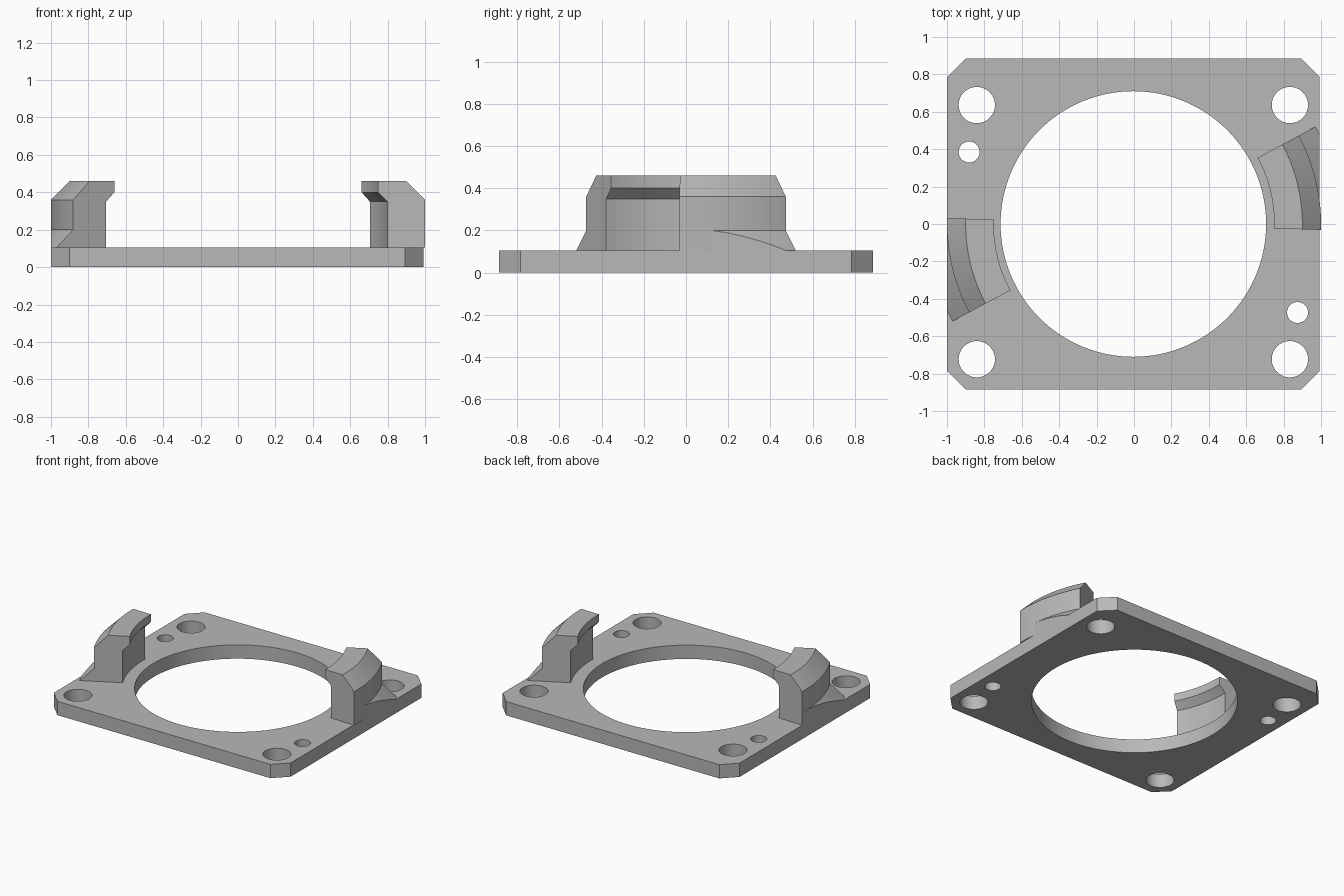
import bpy, bmesh, math
from mathutils import Vector

cube = bpy.data.objects.get("Cube")
if cube:
    bpy.data.objects.remove(cube, do_unlink=True)

GREY = (0.48, 0.48, 0.48, 1)
mat = bpy.data.materials.new("plain grey")
mat.use_nodes = True
mat.diffuse_color = GREY
mat.node_tree.nodes["Principled BSDF"].inputs["Base Color"].default_value = GREY

LEFT, RIGHT, DEPTH, THICK, CUT = -1.0, 0.993, 0.885, 0.105, 0.10
MID = (LEFT + RIGHT) / 2


def finish(name, bm):
    bmesh.ops.recalc_face_normals(bm, faces=bm.faces)
    mesh = bpy.data.meshes.new(name)
    bm.to_mesh(mesh)
    bm.free()
    mesh.materials.append(mat)
    ob = bpy.data.objects.new(name, mesh)
    bpy.context.collection.objects.link(ob)
    return ob


def activate(ob):
    bpy.ops.object.select_all(action='DESELECT')
    ob.select_set(True)
    bpy.context.view_layer.objects.active = ob


def prism(name, outline, z0, z1):
    bm = bmesh.new()
    face = bm.faces.new([bm.verts.new((x, y, z0)) for x, y in outline])
    up = bmesh.ops.extrude_face_region(bm, geom=[face])["geom"]
    bmesh.ops.translate(bm, vec=(0, 0, z1 - z0),
                        verts=[v for v in up if isinstance(v, bmesh.types.BMVert)])
    return finish(name, bm)


def circle(x, y, r, n):
    return [(x + r * math.cos(math.tau * i / n), y + r * math.sin(math.tau * i / n))
            for i in range(n)]


def swept(name, profile, start, crop=None):
    """Sweep a radius/height profile through 30 degrees, optionally trimmed at x = crop."""
    bm = bmesh.new()
    a0 = math.radians(start)
    face = bm.faces.new([bm.verts.new((r * math.cos(a0), r * math.sin(a0), z))
                         for r, z in profile])
    first = face.copy()
    bmesh.ops.spin(bm, geom=[face], cent=(0, 0, 0), axis=(0, 0, 1),
                   angle=math.radians(30), steps=24, use_duplicate=False)
    bmesh.ops.remove_doubles(bm, verts=bm.verts, dist=1e-5)
    if crop is not None:
        bmesh.ops.bisect_plane(bm, geom=bm.verts[:] + bm.edges[:] + bm.faces[:],
                               plane_co=(crop, 0, 0),
                               plane_no=(math.copysign(1, crop), 0, 0), clear_outer=True)
        bmesh.ops.holes_fill(bm, edges=[e for e in bm.edges if e.is_boundary], sides=0)
    ob = finish(name, bm)
    activate(ob)
    bpy.ops.object.shade_smooth_by_angle(angle=math.radians(25))
    return ob


# Base plate with clipped corners
corners = [(LEFT + CUT, -DEPTH), (RIGHT - CUT, -DEPTH), (RIGHT, -DEPTH + CUT),
           (RIGHT, DEPTH - CUT), (RIGHT - CUT, DEPTH), (LEFT + CUT, DEPTH),
           (LEFT, DEPTH - CUT), (LEFT, -DEPTH + CUT)]
plate = prism("base_plate", corners, 0, THICK)

# Central opening, four bolt holes and two pin holes
holes = [(MID, 0, 0.71, 128), (MID - 0.878, 0.385, 0.056, 40), (MID + 0.878, -0.473, 0.056, 40)]
holes += [(MID + sx * 0.837, y, 0.097, 48) for sx in (-1, 1) for y in (0.636, -0.723)]
for x, y, r, n in holes:
    cutter = prism("hole_cutter", circle(x, y, r, n), -0.1, 0.3)
    cutter.hide_render = True
    activate(plate)
    mod = plate.modifiers.new("hole", 'BOOLEAN')
    mod.operation, mod.solver, mod.object = 'DIFFERENCE', 'EXACT', cutter
    bpy.ops.object.modifier_apply(modifier=mod.name)
    bpy.data.objects.remove(cutter, do_unlink=True)
activate(plate)
bpy.ops.object.shade_smooth_by_angle(angle=math.radians(25))

# Hooked retaining clips, each with a sloped foot trimmed to the plate edge
hook = [(0.80, THICK), (0.80, 0.35), (0.75, 0.40), (0.75, 0.46),
        (0.90, 0.46), (1.0, 0.36), (1.0, THICK)]
foot = [(1.0, THICK), (1.10, THICK), (1.0, 0.20)]
for side, start, edge in (("left", -1.8, RIGHT), ("right", 178.2, LEFT)):
    swept(side + "_clip", hook, start)
    swept(side + "_clip_foot", foot, start, edge)
